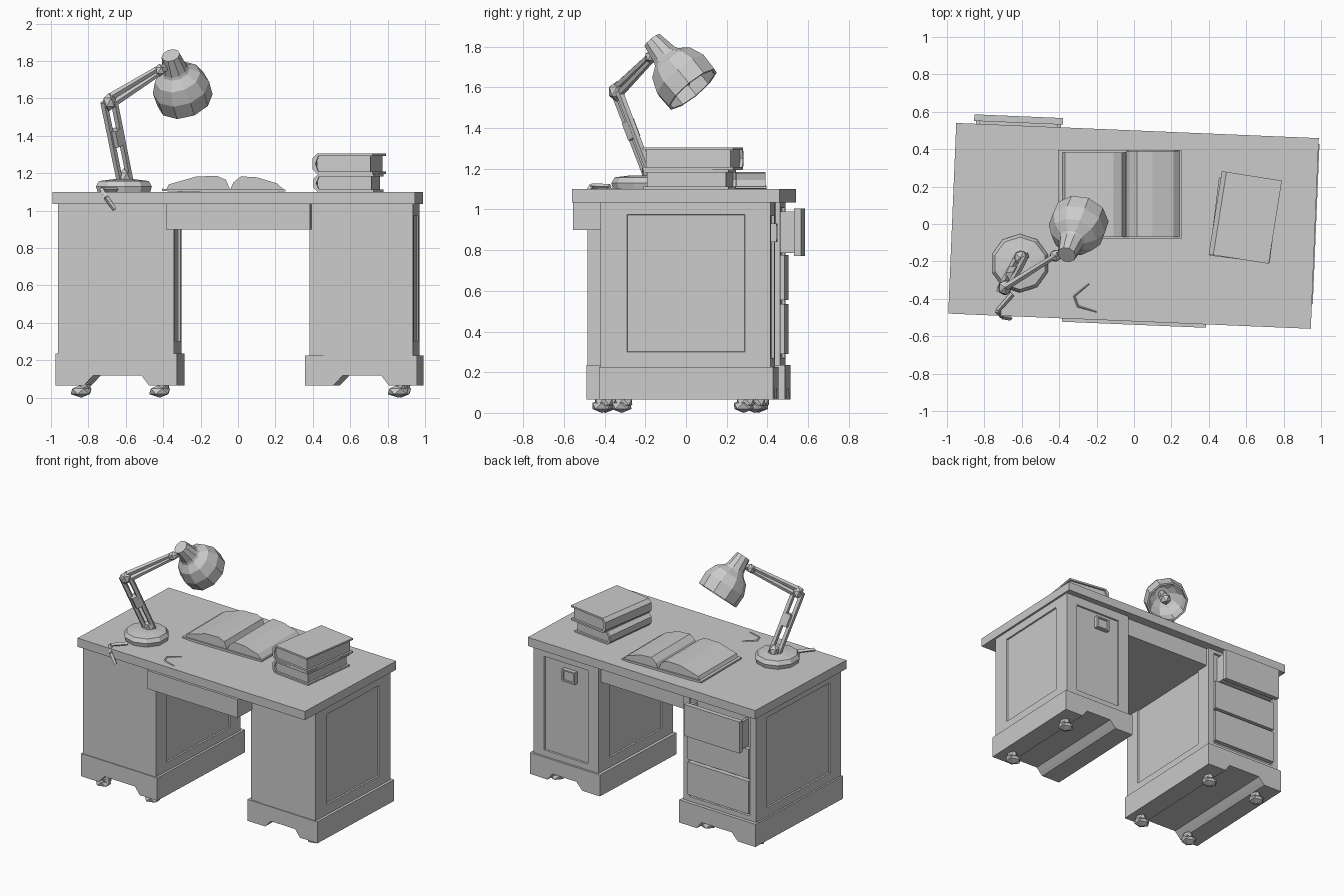
import bpy, bmesh
from math import radians
from mathutils import Matrix, Vector

if "Cube" in bpy.data.objects:
    bpy.data.objects.remove(bpy.data.objects["Cube"])

# whole desk is turned slightly
DESK = Matrix.Translation((-0.0025, -0.01, 0)) @ Matrix.Rotation(radians(-2.4), 4, 'Z')


def finish(name, bm, mat=Matrix()):
    bmesh.ops.recalc_face_normals(bm, faces=bm.faces)
    bm.transform(mat)
    me = bpy.data.meshes.new(name)
    bm.to_mesh(me)
    bm.free()
    ob = bpy.data.objects.new(name, me)
    bpy.context.collection.objects.link(ob)
    return ob


def add_box(bm, x, y, z):
    m = Matrix.Translation(((x[0] + x[1]) / 2, (y[0] + y[1]) / 2, (z[0] + z[1]) / 2))
    m = m @ Matrix.Diagonal((x[1] - x[0], y[1] - y[0], z[1] - z[0], 1))
    bmesh.ops.create_cube(bm, size=1, matrix=m)


def box(name, x, y, z, mat=DESK):
    bm = bmesh.new()
    add_box(bm, x, y, z)
    return finish(name, bm, mat)


def panel(bm, normal, side, low, high, depth=0.01):
    """Recess a rectangle into the box face that looks along normal."""
    bm.normal_update()
    f = max(bm.faces, key=lambda f: (f.normal.dot(Vector(normal)) > 0.9, f.calc_area()))
    flat = 1 if normal[0] else 0
    c = f.calc_center_median()
    half = max(abs(v.co[flat] - c[flat]) for v in f.verts) - side
    bmesh.ops.inset_individual(bm, faces=[f], thickness=0.02)
    for v in f.verts:
        v.co[flat] = c[flat] + (half if v.co[flat] > c[flat] else -half)
        v.co.z = high if v.co.z > c.z else low
    bmesh.ops.inset_individual(bm, faces=[f], thickness=0.004, depth=-depth)


def extrude_y(name, pts, y0, y1, mat=Matrix()):
    """Extrude a closed x-z profile along y."""
    bm = bmesh.new()
    f = bm.faces.new([bm.verts.new((x, y0, z)) for x, z in pts])
    r = bmesh.ops.extrude_face_region(bm, geom=[f])
    bmesh.ops.translate(bm, vec=(0, y1 - y0, 0), verts=[v for v in r['geom'] if isinstance(v, bmesh.types.BMVert)])
    return finish(name, bm, mat)


def lathe(name, prof, n, mat):
    """Rings of (radius, height), closed at the ends."""
    bm = bmesh.new()
    rings = []
    for r, h in prof:
        c = bmesh.ops.create_circle(bm, segments=n, radius=r, matrix=Matrix.Translation((0, 0, h)))
        rings.append(c['verts'])
    for a, b in zip(rings, rings[1:]):
        for i in range(n):
            j = (i + 1) % n
            bm.faces.new((a[i], a[j], b[j], b[i]))
    bm.faces.new(rings[0])
    bm.faces.new(rings[-1])
    return finish(name, bm, mat)


def rod(name, a, b, r0, r1, n=5):
    a, b = Vector(a), Vector(b)
    d = b - a
    m = Matrix.Translation(a) @ d.to_track_quat('Z', 'Y').to_matrix().to_4x4()
    return lathe(name, [(r0, 0), (r1, d.length)], n, m)


def ball(name, at, scale, mat=Matrix()):
    bm = bmesh.new()
    bmesh.ops.create_icosphere(bm, subdivisions=1, radius=1)
    return finish(name, bm, mat @ Matrix.Translation(at) @ Matrix.Diagonal((*scale, 1)))


# table top and centre drawer
box("table_top", (-0.97, 0.97), (-0.51, 0.51), (1.035, 1.10))
box("centre_apron", (-0.36, 0.41), (-0.528, 0.44), (0.90, 1.037))

# pedestal bodies with recessed panels
bm = bmesh.new()
add_box(bm, (-0.94, -0.32), (-0.487, 0.46), (0.2, 1.037))
panel(bm, (-1, 0, 0), 0.12, 0.30, 0.975)
panel(bm, (1, 0, 0), 0.12, 0.30, 0.975)
panel(bm, (0, 1, 0), 0.05, 0.27, 1.01, 0.015)
finish("drawer_pedestal", bm, DESK)
bm = bmesh.new()
add_box(bm, (0.40, 0.955), (-0.365, 0.465), (0.2, 1.037))
panel(bm, (1, 0, 0), 0.125, 0.30, 0.975)
panel(bm, (-1, 0, 0), 0.125, 0.30, 0.975)
panel(bm, (0, 1, 0), 0.09, 0.27, 0.97)
finish("door_pedestal", bm, DESK)
box("door_pedestal_front_panel", (0.475, 0.955), (-0.37, -0.36), (0.22, 1.036))


# plinths with an arched cutout running front to back
def plinth(name, x0, x1, top, y0, y1):
    arch = [(x0, 0.065), (x0 + 0.15, 0.065), (x0 + 0.17, 0.085), (x0 + 0.20, 0.118),
            (x1 - 0.19, 0.118), (x1 - 0.165, 0.085), (x1 - 0.15, 0.065), (x1, 0.065)]
    extrude_y(name, arch + [(x1, top), (x0, top)], y0, y1, DESK)


plinth("drawer_plinth", -0.953, -0.303, 0.235, -0.493, 0.485)
plinth("door_plinth", 0.378, 0.975, 0.225, -0.376, 0.48)

# casters
for i, (x, y) in enumerate([(-0.82, -0.42), (-0.40, -0.42), (-0.85, 0.33), (-0.43, 0.33), (0.87, -0.27), (0.86, 0.33)]):
    ball(f"caster_{i}", (x, y, 0.034), (0.062, 0.055, 0.034), DESK)
    ball(f"caster_mount_{i}", (x + 0.02, y + 0.01, 0.055), (0.035, 0.05, 0.035), DESK)

# drawers: two shut, top one pulled open
box("lower_drawer_front", (-0.89, -0.37), (0.43, 0.478), (0.29, 0.535))
box("middle_drawer_front", (-0.89, -0.37), (0.43, 0.478), (0.555, 0.775))
bm = bmesh.new()
add_box(bm, (-0.875, -0.40), (0.525, 0.56), (0.77, 1.005))
add_box(bm, (-0.865, -0.845), (0.40, 0.53), (0.79, 0.99))
add_box(bm, (-0.43, -0.41), (0.40, 0.53), (0.79, 0.99))
add_box(bm, (-0.865, -0.41), (0.40, 0.53), (0.785, 0.80))
finish("open_drawer", bm, DESK)

# door handle plate
bm = bmesh.new()
add_box(bm, (0.59, 0.70), (0.45, 0.485), (0.84, 0.93))
panel(bm, (0, 1, 0), 0.012, 0.85, 0.92, 0.008)
finish("door_handle", bm, DESK)

# lamp base and arms
lathe("lamp_base", [(0.148, 1.098), (0.157, 1.13), (0.14, 1.158), (0.06, 1.168)], 10,
      Matrix.Translation((-0.61, -0.21, 0)))
foot, elbow, neck = Vector((-0.605, -0.18, 1.16)), Vector((-0.69, -0.34, 1.58)), Vector((-0.42, -0.17, 1.75))
ball("lamp_foot_joint", foot + Vector((0, 0, 0.02)), (0.042, 0.042, 0.05))
ball("lamp_elbow", elbow, (0.04, 0.045, 0.05))
ball("lamp_neck_joint", neck, (0.035, 0.035, 0.035))
low_off, up_off = Vector((0.028, 0.012, 0.0)), Vector((0.0, 0.0, 0.024))
for s in (-1, 1):
    rod(f"lamp_lower_arm_{s}", foot + low_off * s, elbow + low_off * s, 0.018, 0.02)
    rod(f"lamp_upper_arm_{s}", elbow + up_off * s, neck + up_off * 0.6 * s, 0.02, 0.015)
rod("lamp_lower_brace", foot.lerp(elbow, 0.45), foot.lerp(elbow, 0.65), 0.034, 0.034)
rod("lamp_neck_link", neck, (-0.34, -0.13, 1.79), 0.022, 0.022)

# lamp shade: hollow, opening down and back
axis = Vector((0.24, 0.62, -0.75)).normalized()
tilt = Matrix.Translation((-0.36, -0.165, 1.83)) @ axis.to_track_quat('Z', 'Y').to_matrix().to_4x4()
lathe("lamp_shade", [(0.05, 0), (0.068, 0.10), (0.075, 0.115), (0.125, 0.155), (0.155, 0.23), (0.152, 0.32),
                     (0.138, 0.32), (0.135, 0.23), (0.10, 0.17), (0.05, 0.14)], 10, tilt)
ball("lamp_bulb", (0, 0, 0.24), (0.045, 0.045, 0.055), tilt)
rod("lamp_socket", tilt @ Vector((0, 0, 0.13)), tilt @ Vector((0, 0, 0.22)), 0.03, 0.03, 6)

# cord hanging over the front edge, and a loose bit on the top
cord = [(-0.65, -0.375, 1.112), (-0.73, -0.465, 1.115), (-0.705, -0.495, 1.07), (-0.66, -0.505, 1.005)]
for i, (a, b) in enumerate(zip(cord, cord[1:])):
    rod(f"cord_{i}", a, b, 0.014, 0.012, 4)
loose = [(-0.24, -0.32, 1.096), (-0.32, -0.385, 1.099), (-0.30, -0.44, 1.099), (-0.20, -0.47, 1.096)]
for i, (a, b) in enumerate(zip(loose, loose[1:])):
    rod(f"loose_cord_{i}", a, b, 0.007, 0.007, 4)

# open book: two page blocks on a cover
left = [(-0.385, 1.112), (-0.37, 1.14), (-0.22, 1.183), (-0.11, 1.185), (-0.065, 1.165), (-0.042, 1.112)]
right = [(-0.042, 1.112), (-0.025, 1.15), (0.015, 1.183), (0.10, 1.178), (0.21, 1.145), (0.245, 1.112)]
extrude_y("open_book_left_pages", left, -0.07, 0.383)
extrude_y("open_book_right_pages", right, -0.07, 0.39)
extrude_y("open_book_cover", [(-0.405, 1.105), (-0.26, 1.098), (0.16, 1.098), (0.255, 1.103), (0.255, 1.113), (-0.405, 1.117)],
          -0.08, 0.395)


# closed books: covers, pages and rounded spine
def book(name, centre, angle, w, d, z0, z1):
    mat = Matrix.Translation((*centre, 0)) @ Matrix.Rotation(radians(angle), 4, 'Z')
    t, x, m = 0.013, w / 2, (z0 + z1) / 2
    box(name + "_pages", (-x + 0.02, x - 0.015), (-d / 2 + 0.015, d / 2 - 0.015), (z0 + t / 2, z1 - t / 2), mat)
    prof = [(x, z0), (x, z0 + t), (-x + 0.03, z0 + t), (-x + 0.015, m), (-x + 0.03, z1 - t), (x, z1 - t),
            (x, z1), (-x + 0.025, z1), (-x, z1 - 0.025), (-x, z0 + 0.025), (-x + 0.025, z0)]
    extrude_y(name + "_cover", prof, -d / 2, d / 2, mat)


book("lower_book", (0.59, 0.02), -7, 0.325, 0.42, 1.099, 1.195)
book("upper_book", (0.595, 0.035), -9, 0.325, 0.45, 1.195, 1.305)
